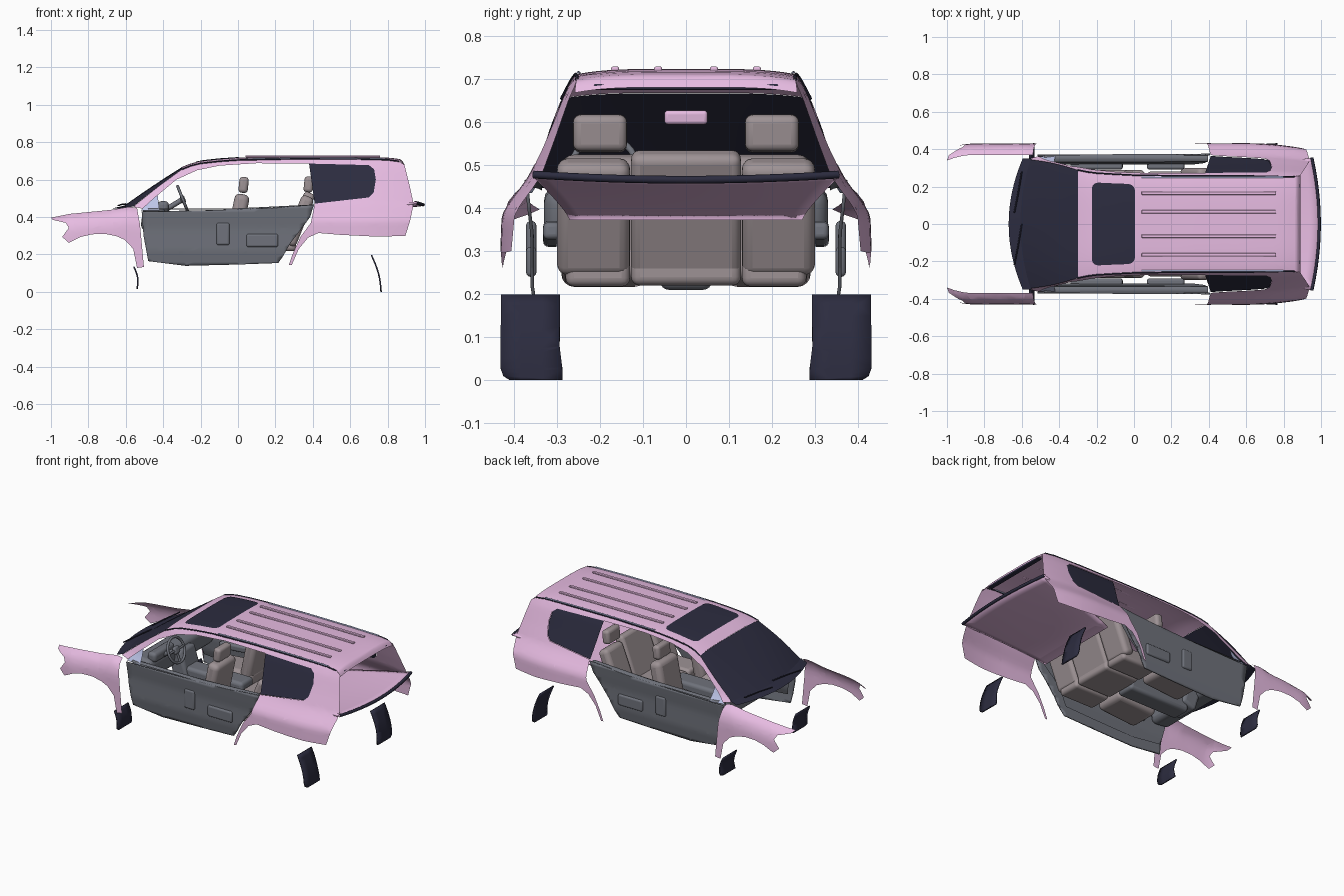
import bpy, bmesh, math
from mathutils import Vector, Matrix

if "Cube" in bpy.data.objects:
    bpy.data.objects.remove(bpy.data.objects["Cube"])

def material(name, c):
    m = bpy.data.materials.new(name)
    m.diffuse_color = (*c, 1)
    m.use_nodes = True
    m.node_tree.nodes["Principled BSDF"].inputs["Base Color"].default_value = m.diffuse_color
    return m

PINK = material("paint", (.80, .50, .76))
DARK = material("dark_glass", (.025, .025, .05))
TRIM = material("trim", (.16, .17, .20))
SEAT = material("seat_cloth", (.34, .29, .30))
BLUE = material("blue_grey", (.5, .55, .8))

def lerp(pts, t):
    if t <= pts[0][0]:
        return pts[0][1]
    for (a, p), (b, q) in zip(pts, pts[1:]):
        if t <= b:
            return p + (q - p) * (t - a) / (b - a)
    return pts[-1][1]

def finish(bm, name, mat, mirror=False, thick=0, bevel=0):
    me = bpy.data.meshes.new(name)
    bm.to_mesh(me)
    bm.free()
    ob = bpy.data.objects.new(name, me)
    bpy.context.collection.objects.link(ob)
    me.materials.append(mat)
    bpy.ops.object.select_all(action='DESELECT')
    ob.select_set(True)
    bpy.context.view_layer.objects.active = ob
    bpy.ops.object.shade_smooth_by_angle(angle=math.radians(40))
    if bevel:
        m = ob.modifiers.new("bevel", 'BEVEL')
        m.width, m.segments = bevel, 4
    if thick:
        m = ob.modifiers.new("thickness", 'SOLIDIFY')
        m.thickness, m.offset = thick, 0
    if mirror:
        m = ob.modifiers.new("mirror", 'MIRROR')
        m.use_axis[0], m.use_axis[1] = False, True
    return ob

def sheet(name, outline, f, mat, du=.04, dv=.02, **kw):
    """Fill a flat outline, slice it finely and bend it with f(u, v)."""
    bm = bmesh.new()
    face = bm.faces.new([bm.verts.new((u, v, 0)) for u, v in outline])
    face.normal_update()
    bmesh.ops.triangulate(bm, faces=[face])
    for axis, step in ((0, du), (1, dv)):
        lo, hi = min(p[axis] for p in outline), max(p[axis] for p in outline)
        n = max(1, round((hi - lo) / step))
        for i in range(1, n):
            co, no = Vector(), Vector()
            co[axis], no[axis] = lo + (hi - lo) * i / n, 1
            bmesh.ops.bisect_plane(bm, geom=bm.verts[:] + bm.edges[:] + bm.faces[:],
                                   plane_co=co, plane_no=no, dist=1e-5)
    for v in bm.verts:
        v.co = Vector(f(v.co.x, v.co.y))
    return finish(bm, name, mat, **kw)

def box(name, c, s, mat, lean=0, bevel=.012, mirror=False):
    bm = bmesh.new()
    bmesh.ops.create_cube(bm, size=1, matrix=Matrix.Translation(c)
                          @ Matrix.Rotation(lean, 4, 'Y') @ Matrix.Diagonal((*s, 1)))
    return finish(bm, name, mat, mirror=mirror, bevel=bevel)

def tube(name, pts, r, mat, mirror=False):
    cu = bpy.data.curves.new(name, 'CURVE')
    cu.dimensions, cu.bevel_depth, cu.bevel_resolution = '3D', r, 2
    sp = cu.splines.new('POLY')
    sp.points.add(len(pts) - 1)
    for p, q in zip(sp.points, pts):
        p.co = (*q, 1)
    cu.materials.append(mat)
    ob = bpy.data.objects.new(name, cu)
    bpy.context.collection.objects.link(ob)
    if mirror:
        m = ob.modifiers.new("mirror", 'MIRROR')
        m.use_axis[0], m.use_axis[1] = False, True

def rect(a, b, c, d):
    return [(a, c), (b, c), (b, d), (a, d)]

def rounded(a, b, c, d, r):
    return [(x + r * math.cos(t + k * math.pi / 8), y + r * math.sin(t + k * math.pi / 8))
            for x, y, t in ((b - r, d - r, 0), (a + r, d - r, math.pi / 2),
                            (a + r, c + r, math.pi), (b - r, c + r, 1.5 * math.pi))
            for k in range(5)]

# Shared body shape: section across the side, and roof edge line
SIDE = [(.14, .43), (.30, .432), (.38, .429), (.40, .421), (.44, .391), (.46, .376), (.48, .363),
        (.56, .328), (.66, .287), (.70, .265), (.72, .25)]
ROOF = [(-.30, .655), (-.25, .675), (-.2, .687), (-.1, .698), (0, .705), (.3, .711),
        (.6, .710), (.8, .706), (.86, .698)]

def side_y(x, z):
    y = lerp(SIDE, z)
    if x > .6:
        y *= 1 - .11 * ((x - .6) / .4) ** 2
    if x < -.3:
        y *= 1 - .08 * (-.3 - x) / .26
    return y

def on_side(inset=0):
    return lambda x, z: (x, side_y(x, z) - inset, z)

# Body side: front pillar, roof rail, rear pillar, quarter panel and arch lip
window_edge = [(.41, .472), (.70, .505), (.725, .53), (.737, .60), (.728, .655), (.70, .678), (.38, .686)]
body = [(-.56, .455), (-.43, .56)] + ROOF + [
    (.89, .68), (.915, .58), (.937, .48), (.935, .45), (.92, .38), (.895, .30), (.75, .295),
    (.55, .305), (.43, .315), (.375, .29), (.325, .23), (.288, .145), (.272, .145), (.295, .21),
    (.335, .295), (.39, .37)] + window_edge + [
    (.1, .688), (-.1, .675), (-.22, .65), (-.33, .60), (-.45, .50), (-.51, .445)]
sheet("body_side", body, on_side(), PINK, mirror=True)
sheet("quarter_window", window_edge, on_side(.004), DARK, mirror=True)
sheet("mirror_sail", [(-.52, .435), (-.42, .435), (-.43, .525)], on_side(.01), BLUE, mirror=True)

# Roof, header above the tailgate opening, and sunroof
def roof(x, v, lift=0):
    z = lerp(ROOF, x)
    return x, v * side_y(x, z), z + .013 * (1 - v ** 4) + lift

sheet("roof", rect(-.30, .86, -1, 1), roof, PINK, du=.04, dv=.1)

def header(u, v):
    x, y, z = roof(.86, v)
    return x + .03 * u, y * (1 + .02 * u), z - .03 * u * u

sheet("rear_header", rect(0, 1, -1, 1), header, PINK, du=.25, dv=.1)
box("brake_light", (.87, 0, .682), (.03, .43, .014), DARK, bevel=.004)
sheet("sunroof", rounded(-.225, .005, -.22, .22, .035),
      lambda x, y: roof(x, y / .27, .003), DARK, du=.04, dv=.05)

# Roof ribs, side rails and dark gutters
for y in (.065, .165):
    box("roof_rib", (.40, y, .724), (.72, .018, .010), PINK, bevel=.004, mirror=True)
tube("roof_rail", [(x, .250, lerp(ROOF, x) + .003) for x in (.04, .2, .4, .6, .8)], .005, BLUE, True)
tube("roof_gutter", [(x, side_y(x, z), z) for x, z in ROOF], .004, DARK, True)

# Windscreen, cowl and wipers
def screen(u, v):
    return (-.615 + .055 * v * v + u * (.315 - .055 * v * v),
            v * (.345 - .057 * u + .008 * math.sin(math.pi * u)),
            .456 + u * (.211 - .012 * v ** 4) + .004 * math.sin(math.pi * u))

sheet("windscreen", rect(0, 1, -1, 1), screen, DARK, du=.1, dv=.1)
sheet("cowl", rect(0, 1, -1, 1), lambda u, v: (
    -.67 + .075 * v * v + u * (.065 - .02 * v * v), .35 * v, .447 + .015 * u), DARK, du=.25, dv=.1)
for y in (-.22, .06):
    tube("wiper", [(-.64, y, .462), (-.62, y + .1, .468), (-.60, y + .22, .470)], .004, DARK)

# Front fenders
TOP = [(-1, .397), (-.9, .417), (-.685, .438), (-.58, .455), (-.54, .45)]
fender = TOP + [(-.524, .36), (-.503, .133), (-.54, .128), (-.56, .23), (-.605, .278), (-.65, .298),
                (-.71, .31), (-.78, .308), (-.84, .294), (-.904, .262), (-.94, .294), (-.905, .342),
                (-.92, .369), (-.99, .385)]

def fender_shape(x, z):
    y = lerp([(0, .37), (.015, .395), (.04, .414), (.08, .427), (.12, .43)], lerp(TOP, x) - z)
    return x, y - .03 * (max(0, -.85 - x) / .15) ** 2, z

sheet("front_fender", fender, fender_shape, PINK, mirror=True)

# Mud flaps
for name, x0, x1, z0, z1 in (("front_mud_flap", -.557, -.54, .135, .015),
                             ("rear_mud_flap", .713, .765, .197, 0)):
    flap = [(.293, 0), (.43, 0), (.432, .85), (.425, .95), (.41, 1), (.287, 1), (.288, .85), (.294, .6)]
    sheet(name, flap, lambda y, t: (x0 + (x1 - x0) * t + .012 * math.sin(math.pi * t),
                                    y, z0 + (z1 - z0) * t), DARK,
          du=.05, dv=.12, mirror=True, thick=.008)

# Doors: outer skin of the trim, inner trim, sill ledge, armrests and moulded pockets
door = [(-.515, .43), (-.42, .43), (-.12, .437), (.2, .45), (.406, .466), (.385, .40), (.33, .325),
        (.28, .26), (.24, .19), (.215, .155), (0, .147), (-.28, .14), (-.48, .165), (-.505, .30)]
sheet("door_panel", door, lambda x, z: (
    x, lerp([(.14, .345), (.22, .358), (.34, .358), (.40, .365), (.466, .372)], z), z), TRIM,
    mirror=True, thick=.008)
inner = [(x * .98, .20 + (z - .14) * .8) for x, z in door]
sheet("door_inner_trim", inner, lambda x, z: (
    x, lerp([(.20, .345), (.26, .325), (.34, .318), (.40, .325), (.46, .335)], z), z), TRIM, mirror=True)
sheet("door_sill", rect(-.48, .395, 0, 1), lambda x, t: (
    x, .335 + .035 * t, .441 + .02 * max(0, x) / .4 + .006 * math.sin(math.pi * t)), TRIM,
    du=.08, dv=.25, mirror=True)
for x, w in ((-.2, .28), (.17, .2)):
    box("door_armrest", (x, .312, .34), (w, .04, .04), TRIM, lean=-.08, mirror=True)
for x, z, w, h in ((-.08, .31, .07, .12), (.13, .275, .17, .07)):
    box("door_pocket", (x, .36, z), (w, .024, h), TRIM, bevel=.011, mirror=True)

# Luggage shelf reaching to the tail
sheet("rear_shelf", rect(0, 1, -1, 1), lambda u, v: (
    .42 + .575 * u - .04 * u * v * v, v * (.27 + .085 * u),
    .378 + .088 * u ** .8 + .012 * u * v * v), PINK, du=.1, dv=.1, thick=.012)
tube("shelf_lip", [(.99 - .04 * v * v, .355 * v, .466 + .012 * v * v)
                   for v in [k / 8 for k in range(-8, 9)]], .009, DARK)

# Front seats
box("front_seat_cushion", (-.11, .19, .27), (.27, .20, .09), SEAT, lean=-.08, bevel=.03, mirror=True)
box("front_seat_back", (.0, .19, .395), (.08, .20, .26), SEAT, lean=.2, bevel=.03, mirror=True)
box("front_headrest", (.03, .20, .572), (.05, .125, .085), SEAT, lean=.1, bevel=.018, mirror=True)
# Rear bench
box("rear_cushion", (.19, .205, .26), (.24, .15, .085), SEAT, bevel=.02, mirror=True)
box("rear_cushion_middle", (.19, 0, .26), (.24, .255, .08), SEAT, bevel=.02)
box("rear_seat_back", (.325, .215, .38), (.07, .17, .28), SEAT, lean=.38, bevel=.025, mirror=True)
box("rear_seat_back_middle", (.33, 0, .39), (.06, .255, .30), SEAT, lean=.38, bevel=.02)
box("rear_headrest", (.378, .20, .575), (.05, .125, .085), SEAT, lean=.1, bevel=.018, mirror=True)

# Dashboard, console, mirror and steering wheel
box("dashboard", (-.45, 0, .385), (.13, .66, .13), TRIM, lean=.12, bevel=.035)
box("instrument_hood", (-.40, -.19, .455), (.06, .2, .06), TRIM, bevel=.02)
box("centre_stack", (-.37, 0, .33), (.10, .15, .18), TRIM, lean=-.3, bevel=.02)
box("centre_console", (-.14, 0, .27), (.42, .12, .12), TRIM, bevel=.02)
box("inside_mirror", (-.345, 0, .611), (.02, .10, .032), PINK, lean=.1, bevel=.008)
hub, tilt = Vector((-.295, -.19, .495)), Matrix.Rotation(-.38, 4, 'Y')
ring = [hub + tilt @ Vector((0, .075 * math.cos(k * math.pi / 16), .075 * math.sin(k * math.pi / 16)))
        for k in range(33)]
tube("steering_wheel", ring, .008, TRIM)
for k in (0, 16, 24):
    tube("wheel_spoke", [hub, ring[k]], .007, TRIM)
box("wheel_hub", hub, (.025, .05, .045), TRIM, lean=-.38)
tube("steering_column", [hub, (-.42, -.19, .42)], .014, TRIM)
